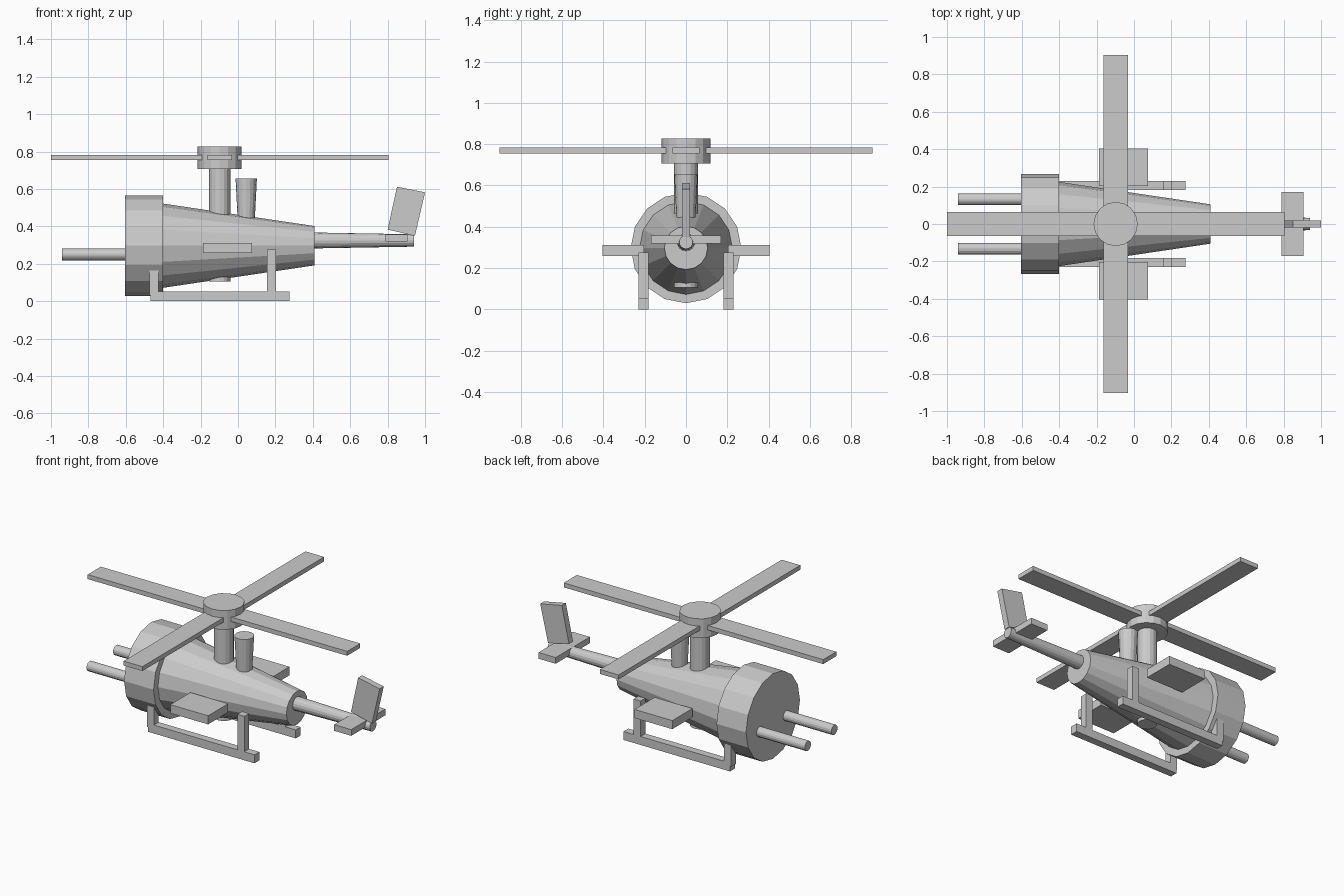
import bpy
import bmesh
import math
from mathutils import Matrix, Vector

cube = bpy.data.objects.get("Cube")
if cube:
    bpy.data.objects.remove(cube, do_unlink=True)

# Single plain grey
grey = bpy.data.materials.new("plain_grey")
grey.use_nodes = True
COLOUR = (0.6, 0.6, 0.6, 1)
grey.diffuse_color = COLOUR
grey.node_tree.nodes["Principled BSDF"].inputs["Base Color"].default_value = COLOUR


def finish(name, bm):
    bmesh.ops.recalc_face_normals(bm, faces=bm.faces)
    mesh = bpy.data.meshes.new(name)
    bm.to_mesh(mesh)
    bm.free()
    mesh.materials.append(grey)
    obj = bpy.data.objects.new(name, mesh)
    bpy.context.collection.objects.link(obj)
    return obj


def box(name, x, y, z):
    """Box from (min, max) ranges."""
    bm = bmesh.new()
    bmesh.ops.create_cube(bm, size=1)
    for v in bm.verts:
        v.co = Vector(r[0] if c < 0 else r[1] for c, r in zip(v.co, (x, y, z)))
    return finish(name, bm)


def tube(name, start, end, r_start, r_end, sides=16):
    """Capped cone or cylinder between two points."""
    start, end = Vector(start), Vector(end)
    axis = end - start
    bm = bmesh.new()
    turn = axis.to_track_quat('Z', 'Y').to_matrix().to_4x4()
    bmesh.ops.create_cone(bm, cap_ends=True, segments=sides,
                          radius1=r_start, radius2=r_end, depth=axis.length,
                          matrix=Matrix.Translation((start + end) / 2) @ turn)
    return finish(name, bm)


# Fuselage
AXIS_Z = 0.297
tube("nose_drum", (-0.605, 0, AXIS_Z), (-0.40, 0, AXIS_Z), 0.268, 0.268)
tube("body", (-0.42, 0, AXIS_Z), (0.41, 0, AXIS_Z), 0.228, 0.105)
tube("tail_boom", (0.38, 0, 0.325), (0.94, 0, 0.325), 0.043, 0.033)

# Rotor
MAST_X = -0.098
tube("mast", (MAST_X, 0, 0.105), (MAST_X, 0, 0.72), 0.057, 0.057)
tube("rotor_hub", (MAST_X, 0, 0.707), (MAST_X, 0, 0.828), 0.118, 0.118)
box("rotor_blade_lengthwise", (-1, 0.805), (-0.065, 0.065), (0.755, 0.783))
box("rotor_blade_crosswise", (-0.163, -0.033), (-0.903, 0.903), (0.755, 0.783))
tube("exhaust_stack", (0.044, 0, 0.38), (0.044, 0, 0.655), 0.043, 0.057)

# Paired side parts
for side, s in (("left", 1), ("right", -1)):
    def across(a, b):
        return sorted((s * a, s * b))
    tube("gun_" + side, (-0.94, s * 0.132, 0.25), (-0.58, s * 0.132, 0.25), 0.031, 0.031)
    box("stub_wing_" + side, (-0.188, 0.075), across(0.204, 0.404), (0.258, 0.312))
    rail_y = across(0.181, 0.229)
    box("skid_rail_" + side, (-0.467, 0.275), rail_y, (0, 0.053))
    box("front_strut_" + side, (-0.473, -0.425), rail_y, (0.03, 0.165))
    box("rear_strut_" + side, (0.156, 0.204), rail_y, (0.03, 0.276))

# Tail surfaces
box("tailplane", (0.788, 0.907), (-0.17, 0.17), (0.319, 0.358))
bm = bmesh.new()
outline = [(0.80, 0.383), (0.946, 0.35), (1.0, 0.582), (0.85, 0.612)]
face = bm.faces.new([bm.verts.new((x, -0.02, z)) for x, z in outline])
side = bmesh.ops.extrude_face_region(bm, geom=[face])
moved = [g for g in side["geom"] if isinstance(g, bmesh.types.BMVert)]
bmesh.ops.translate(bm, verts=moved, vec=(0, 0.04, 0))
finish("tail_fin", bm)
